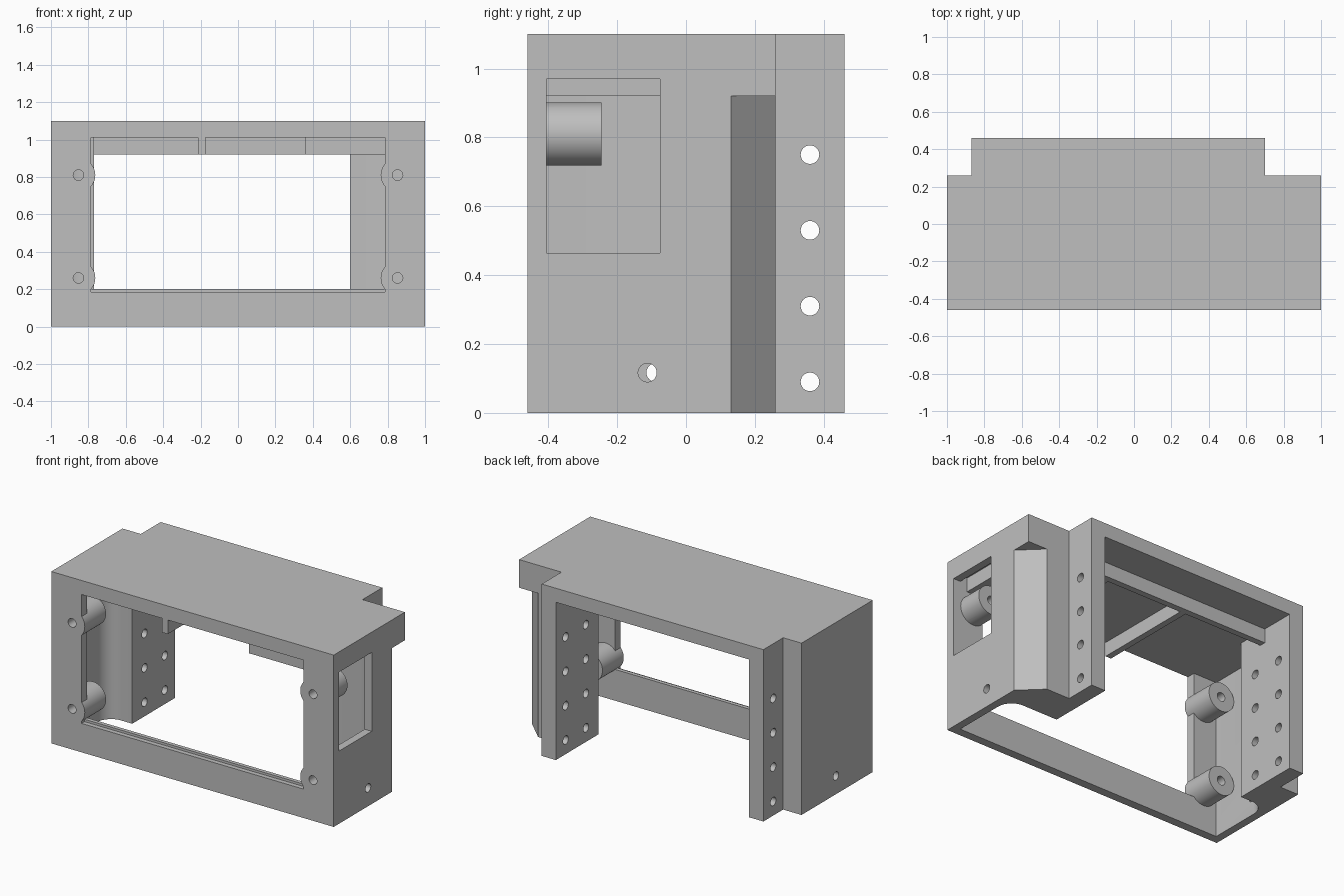
import bpy, bmesh, math
from mathutils import Matrix

cube = bpy.data.objects.get("Cube")
if cube:
    bpy.data.objects.remove(cube, do_unlink=True)

grey = bpy.data.materials.new("plain_grey")
grey.use_nodes = True
grey.diffuse_color = (0.52, 0.52, 0.52, 1)
grey.node_tree.nodes["Principled BSDF"].inputs["Base Color"].default_value = (0.52, 0.52, 0.52, 1)


def finish(bm, name):
    bmesh.ops.recalc_face_normals(bm, faces=bm.faces)
    mesh = bpy.data.meshes.new(name)
    bm.to_mesh(mesh)
    bm.free()
    mesh.materials.append(grey)
    ob = bpy.data.objects.new(name, mesh)
    bpy.context.scene.collection.objects.link(ob)
    return ob


def prism(name, plan, z0, z1):
    bm = bmesh.new()
    face = bm.faces.new([bm.verts.new((x, y, z0)) for x, y in plan])
    top = bmesh.ops.extrude_face_region(bm, geom=[face])
    verts = [v for v in top["geom"] if isinstance(v, bmesh.types.BMVert)]
    bmesh.ops.translate(bm, verts=verts, vec=(0, 0, z1 - z0))
    return finish(bm, name)


def box(name, x0, x1, y0, y1, z0, z1):
    return prism(name, [(x0, y0), (x1, y0), (x1, y1), (x0, y1)], z0, z1)


def rod(name, axis, start, end, u, v, radius, sides=32):
    # axis X: (u, v) is (y, z); axis Y: (u, v) is (x, z)
    bm = bmesh.new()
    bmesh.ops.create_cone(bm, cap_ends=True, segments=sides, radius1=radius,
                          radius2=radius, depth=end - start)
    mid = (start + end) / 2
    centre = (mid, u, v) if axis == "X" else (u, mid, v)
    turn = Matrix.Rotation(math.pi / 2, 4, "Y" if axis == "X" else "X")
    bmesh.ops.transform(bm, matrix=Matrix.Translation(centre) @ turn, verts=bm.verts)
    return finish(bm, name)


def combine(target, tool, operation):
    mod = target.modifiers.new(operation.lower(), "BOOLEAN")
    mod.operation = operation
    mod.solver = "EXACT"
    mod.object = tool
    bpy.context.view_layer.objects.active = target
    bpy.ops.object.modifier_apply(modifier=mod.name)
    bpy.data.objects.remove(tool, do_unlink=True)


def cut(tool):
    combine(housing, tool, "DIFFERENCE")


def add(tool):
    combine(housing, tool, "UNION")


def fillet(cx, cy, radius, start):
    # quarter turn of plan points, counter-clockwise
    return [(cx + radius * math.cos(math.radians(start + i * 11.25)),
             cy + radius * math.sin(math.radians(start + i * 11.25))) for i in range(9)]


# Outer block with the two notched rear corners
housing = prism("housing", [(-1, -.46), (1, -.46), (1, .26), (.7, .26), (.7, .46),
                            (-.87, .46), (-.87, .26), (-1, .26)], 0, 1.1)

# Chamfer below the roof overhang on the left wall
cut(prism("chamfer_cutter", [(1.05, .082), (1.05, .27), (.855, .27)], -.1, .92))

# Interior, open at the bottom and rear, with rounded inner corners
R = .1
interior = [(-.95, -.405), (.95, -.405)] + fillet(.95 - R, .03 - R, R, 0)
interior += [(.6, .03), (.6, .6), (-.77, .6), (-.77, .03)]
interior += fillet(-.95 + R, .03 - R, R, 90)
cut(prism("interior_cutter", interior, -.1, 1.01))

# Front opening and side window
cut(box("opening_cutter", -.785, .785, -.6, -.39, .185, 1.01))
cut(box("window_cutter", .9, 1.1, -.405, -.075, .465, .97))

# Ribs beneath the roof and lip behind the lower bar
add(box("roof_rib", -.215, -.175, -.46, .22, .92, 1.05))
add(box("rear_beam", -.8, .65, .2, .24, .92, 1.05))
add(box("corner_pad", .36, .9, -.405, .22, .92, 1.05))
add(box("lower_lip", -.785, .785, -.43, -.405, .15, .2))

# Screw bosses with bores
for side in (-1, 1):
    for z in (.26, .81):
        add(rod("boss", "Y", -.46, -.245, side * .855, z, .092, 48))
        cut(rod("boss_bore", "Y", -.6, -.1, side * .853, z, .028))

# Rows of holes in the rear pillars: through at the back, blind further in
for z in (.09, .31, .53, .75):
    cut(rod("through_bore", "X", -1.2, 1.2, .36, z, .027))
    cut(rod("blind_bore", "X", -.87, .7, .155, z, .027))

# Side wall holes
cut(rod("left_wall_bore", "X", .9, 1.1, -.112, .117, .027))
cut(rod("right_wall_bore", "X", -1.1, -.9, -.088, .117, .027))

bpy.ops.object.select_all(action="DESELECT")
housing.select_set(True)
bpy.context.view_layer.objects.active = housing
bpy.ops.object.shade_smooth_by_angle(angle=math.radians(30))
